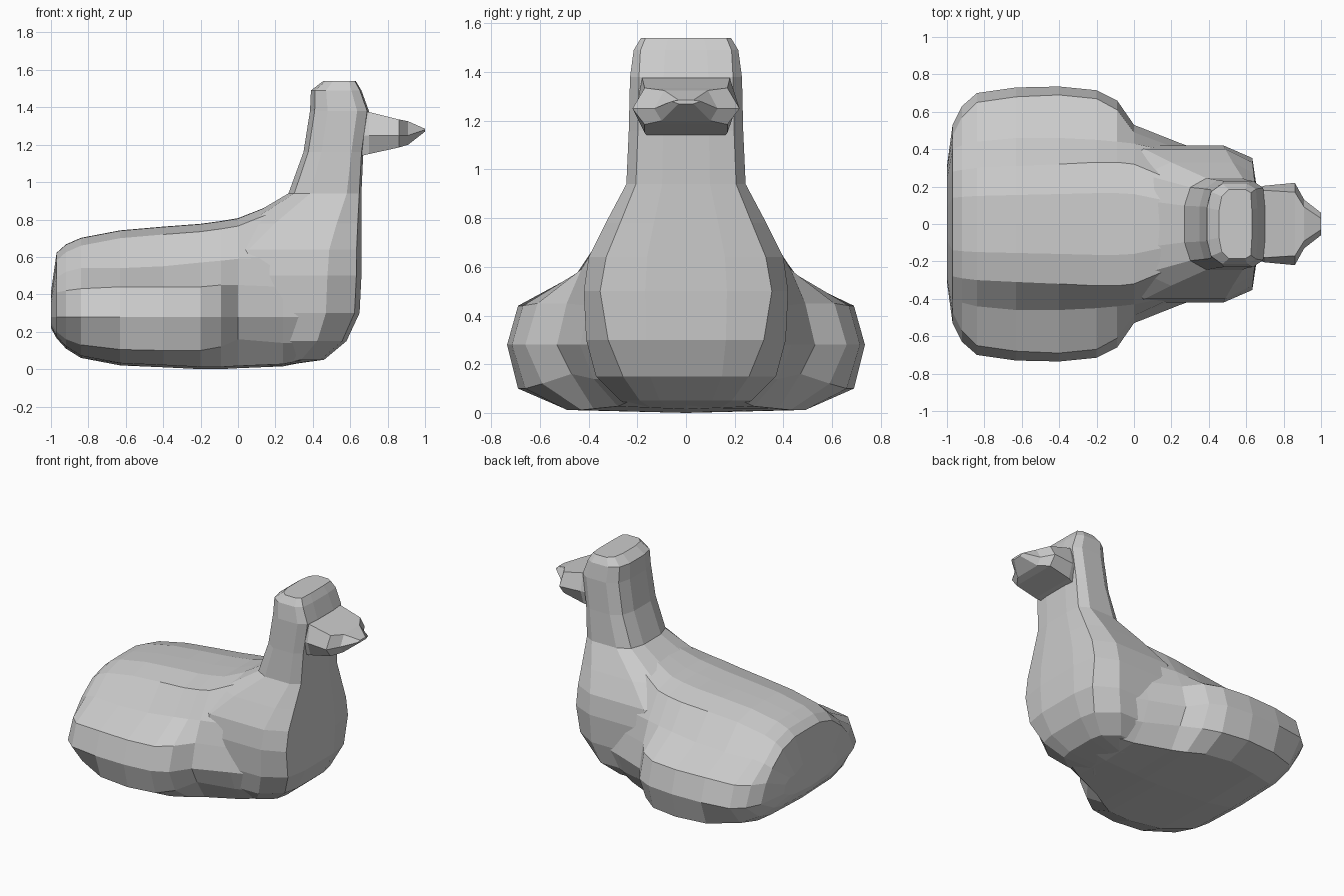
import bpy, bmesh


def loft(name, rings):
    """Skin a series of equally sized closed rings and cap both ends."""
    bm = bmesh.new()
    loops = [[bm.verts.new(p) for p in ring] for ring in rings]
    for a, b in zip(loops, loops[1:]):
        for i in range(len(a)):
            j = (i + 1) % len(a)
            bm.faces.new((a[i], a[j], b[j], b[i]))
    bm.faces.new(loops[0])
    bm.faces.new(loops[-1])
    bmesh.ops.recalc_face_normals(bm, faces=bm.faces)
    mesh = bpy.data.meshes.new(name)
    bm.to_mesh(mesh)
    bm.free()
    obj = bpy.data.objects.new(name, mesh)
    bpy.context.collection.objects.link(obj)
    return obj


def mirrored(x, half):
    """Ring at x from (y, z) points running down the +y side."""
    other = [(-y, z) for y, z in reversed(half) if y > 0]
    return [(x, y, z) for y, z in half + other]


# Body with folded wings: cross-sections from tail to chest
# x, back edge y z, shoulder y z, wing top y z, widest y, wing low y z, belly y z
stations = [
    (-1.00, .18, .40, .24, .37, .29, .34, .31, .25, .25, .18, .22),
    (-0.97, .28, .61, .40, .49, .47, .41, .53, .38, .20, .28, .165),
    (-0.92, .29, .655, .42, .52, .57, .42, .63, .48, .16, .34, .11),
    (-0.84, .30, .69, .44, .54, .65, .43, .70, .58, .13, .38, .06),
    (-0.63, .31, .73, .46, .54, .68, .44, .73, .67, .105, .47, .02),
    (-0.40, .32, .75, .46, .55, .69, .44, .735, .69, .10, .51, .01),
    (-0.20, .33, .765, .45, .57, .67, .44, .715, .66, .10, .49, 0),
    (-0.09, .33, .78, .44, .58, .61, .45, .66, .59, .12, .43, 0),
    (0.00, .32, .795, .43, .59, .49, .45, .53, .47, .16, .38, .005),
    (0.24, .22, .89, .38, .60, .40, .44, .435, .38, .14, .28, .015),
    (0.42, .14, .92, .31, .60, .34, .43, .37, .31, .14, .20, .05),
]
rings = []
for x, yt, zt, ys, zs, yw, zw, ym, yl, zl, yb, zb in stations:
    rings.append(mirrored(x, [
        (0, zt + .012), (yt * .5, zt + .01), (yt, zt - .03), (ys, zs),
        (yw, zw), (ym, .28), (yl, zl), (yb, zb + .012), (0, zb)]))
loft("body_and_wings", rings)

# Chest, neck and head: z, rear x, front x, half width, front corner ratio
levels = [
    (0.02, -.10, .24, .20, .7), (0.05, -.15, .46, .27, .7),
    (0.15, -.20, .58, .37, .7), (0.30, -.25, .65, .41, .78),
    (0.50, -.25, .66, .42, .84), (0.64, -.20, .66, .40, .82),
    (0.78, 0.00, .66, .33, .82), (0.94, .27, .66, .245, .84),
    (1.16, .35, .67, .235, .84), (1.38, .385, .70, .23, .84),
    (1.49, .39, .66, .215, .87), (1.54, .455, .63, .185, .9),
]
rings = []
for z, x0, x1, w, c in levels:
    d = x1 - x0
    half = [(x0, .4 * w), (x0 + .08 * d, .8 * w), (x0 + .3 * d, w),
            (x1 - .2 * d, w), (x1 - .03 * d, c * w), (x1, .4 * w)]
    ring = half + [(x, -y) for x, y in reversed(half)]
    rings.append([(x, y, z) for x, y in ring])
loft("chest_neck_and_head", rings)

# Beak: x, top y z, side y z, lower y z
sections = [
    (0.62, .16, 1.38, .18, 1.25, .15, 1.13),
    (0.70, .18, 1.375, .205, 1.25, .17, 1.15),
    (0.86, .17, 1.335, .22, 1.25, .17, 1.185),
    (0.91, .09, 1.325, .13, 1.25, .10, 1.20),
    (1.00, .03, 1.285, .06, 1.28, .03, 1.27),
]
loft("beak", [mirrored(x, [(a, b), (c, d), (e, f)])
              for x, a, b, c, d, e, f in sections])
